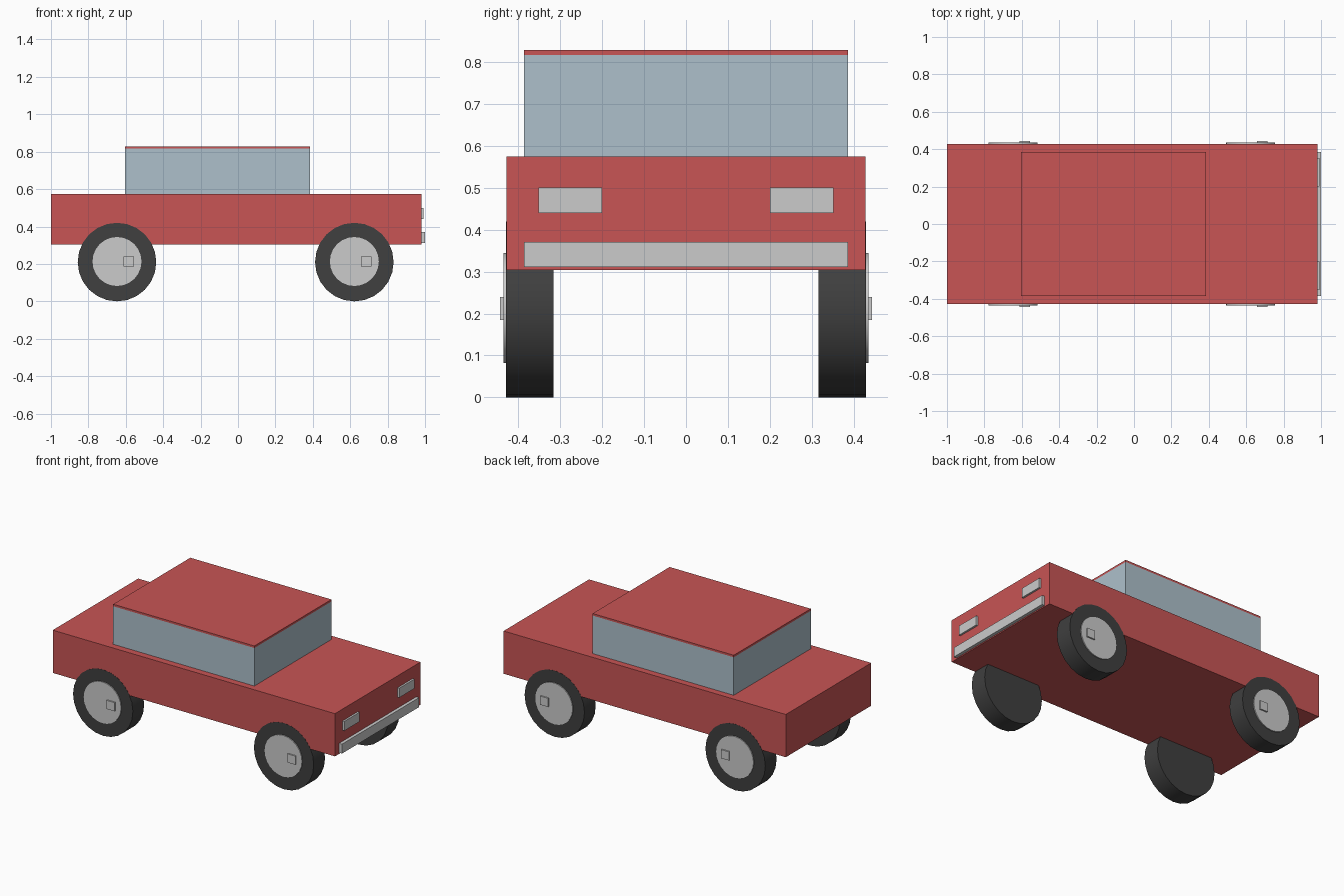
import bpy, math

if "Cube" in bpy.data.objects:
    bpy.data.objects.remove(bpy.data.objects["Cube"])


def material(name, r, g, b):
    m = bpy.data.materials.new(name)
    m.diffuse_color = (r, g, b, 1)
    m.use_nodes = True
    m.node_tree.nodes["Principled BSDF"].inputs["Base Color"].default_value = m.diffuse_color
    return m


RED = material("red paint", 0.58, 0.09, 0.09)
GLASS = material("blue glass", 0.42, 0.53, 0.60)
SILVER = material("silver trim", 0.60, 0.60, 0.60)
RUBBER = material("dark rubber", 0.05, 0.05, 0.05)


def box(name, x, y, z, mat):
    """Box from (min, max) ranges on each axis."""
    bpy.ops.mesh.primitive_cube_add(size=1)
    o = bpy.context.object
    o.name = name
    for v in o.data.vertices:
        v.co = [r[0] if c < 0 else r[1] for c, r in zip(v.co, (x, y, z))]
    o.data.materials.append(mat)
    return o


def disc(name, x, z, radius, y0, y1, mat):
    """Cylinder lying along y."""
    bpy.ops.mesh.primitive_cylinder_add(
        vertices=24, radius=radius, depth=abs(y1 - y0),
        location=(x, (y0 + y1) / 2, z), rotation=(math.pi / 2, 0, 0))
    o = bpy.context.object
    o.name = name
    o.data.materials.append(mat)
    bpy.ops.object.shade_smooth_by_angle(angle=math.radians(30))
    return o


# Body, cabin and roof
box("body", (-1.0, 0.98), (-0.428, 0.428), (0.304, 0.575), RED)
box("cabin_windows", (-0.605, 0.385), (-0.386, 0.386), (0.575, 0.816), GLASS)
box("roof", (-0.605, 0.385), (-0.386, 0.386), (0.816, 0.829), RED)

# Bumper at the +x end
box("bumper", (0.98, 1.0), (-0.386, 0.386), (0.311, 0.371), SILVER)

for side, s in (("front", -1), ("back", 1)):
    # Headlight
    box("headlight_" + side, (0.98, 0.992), sorted((s * 0.20, s * 0.352)),
        (0.44, 0.50), SILVER)
    # Wheels, each with a hub disc and a small offset square cap
    for end, x in (("rear", -0.647), ("nose", 0.622)):
        tag = "_" + end + "_" + side
        disc("tyre" + tag, x, 0.21, 0.21, s * 0.316, s * 0.429, RUBBER)
        disc("hub" + tag, x, 0.213, 0.131, s * 0.42, s * 0.435, SILVER)
        box("hub_cap" + tag, (x + 0.036, x + 0.091),
            sorted((s * 0.43, s * 0.444)), (0.185, 0.24), SILVER)
